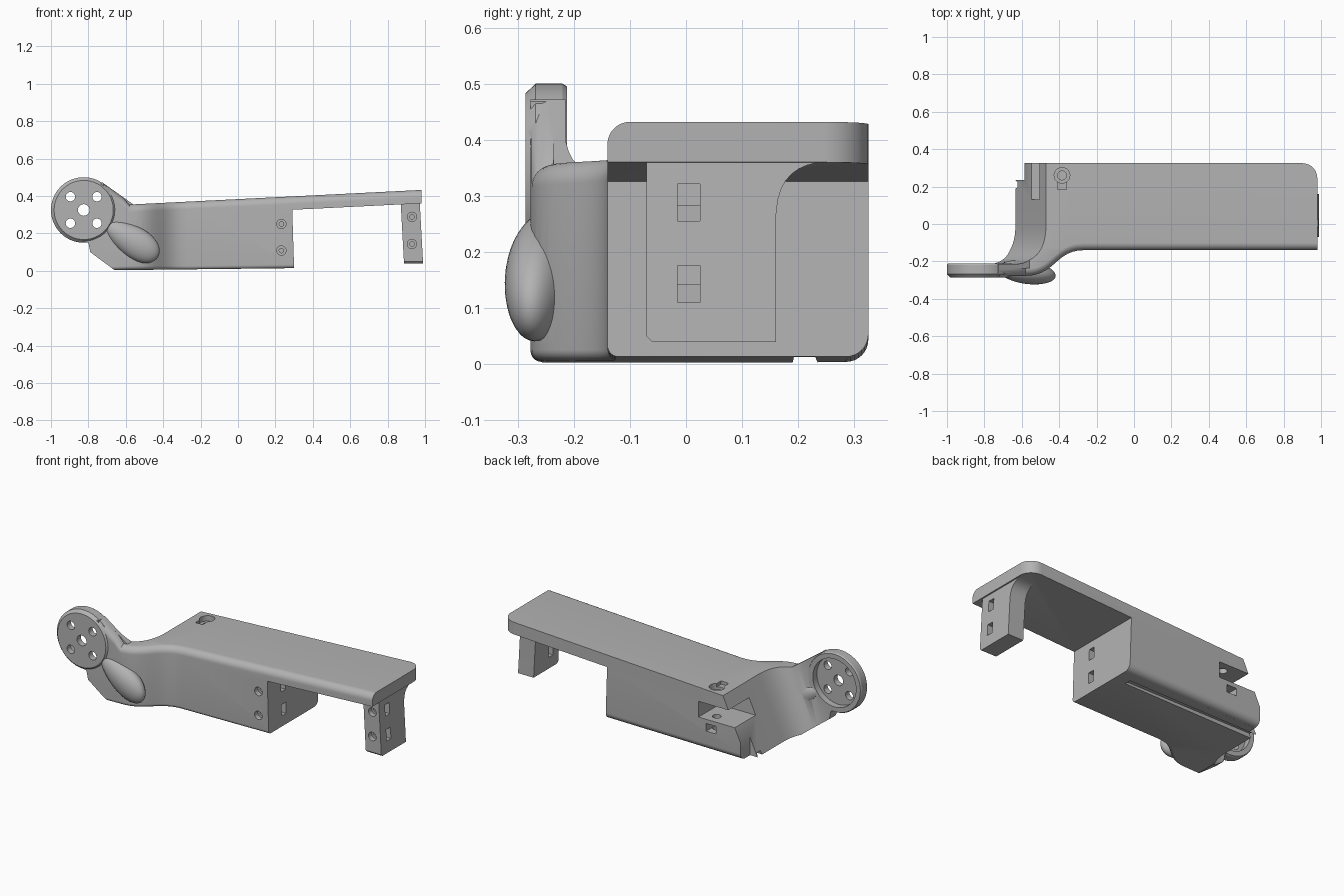
import bpy, bmesh, math
from mathutils import Vector
from mathutils.geometry import interpolate_bezier

cube = bpy.data.objects.get("Cube")
if cube:
    bpy.data.objects.remove(cube, do_unlink=True)

grey = bpy.data.materials.new("plain grey")
grey.use_nodes = True
COLOUR = (0.45, 0.45, 0.45, 1)
grey.diffuse_color = COLOUR
grey.node_tree.nodes["Principled BSDF"].inputs["Base Color"].default_value = COLOUR


def loft(name, rings):
    """Closed solid through rings that have equal point counts."""
    bm = bmesh.new()
    rows = [[bm.verts.new(p) for p in ring] for ring in rings]
    n = len(rows[0])
    for a, b in zip(rows, rows[1:]):
        for i in range(n):
            j = (i + 1) % n
            bm.faces.new((a[i], a[j], b[j], b[i]))
    bm.faces.new(rows[0][::-1])
    bm.faces.new(rows[-1])
    bmesh.ops.recalc_face_normals(bm, faces=bm.faces)
    mesh = bpy.data.meshes.new(name)
    bm.to_mesh(mesh)
    bm.free()
    mesh.materials.append(grey)
    ob = bpy.data.objects.new(name, mesh)
    bpy.context.collection.objects.link(ob)
    return ob


def box(lo, hi):
    (x0, y0, z0), (x1, y1, z1) = lo, hi
    return loft("box_cutter", [[(x0, y0, z), (x1, y0, z), (x1, y1, z), (x0, y1, z)]
                               for z in (z0, z1)])


def circle(x, z, r, y, n=48):
    return [(x + r * math.cos(2 * math.pi * i / n), y, z + r * math.sin(2 * math.pi * i / n))
            for i in range(n)]


def rod(x, z, r, y0, y1, n=24):
    return loft("rod_cutter", [circle(x, z, r, y, n) for y in (y0, y1)])


def combine(target, tool, op="DIFFERENCE"):
    mod = target.modifiers.new("cut", "BOOLEAN")
    mod.operation, mod.solver, mod.object = op, "EXACT", tool
    bpy.context.view_layer.objects.active = target
    bpy.ops.object.modifier_apply(modifier=mod.name)
    bpy.data.objects.remove(tool, do_unlink=True)


def round_edge(target, path, r, up):
    """Round a long edge; inward is to the left of the path, up is +1 or -1 outward."""
    pts = [Vector(p) for p in path]
    e = 0.03
    arc = [(r - r * math.sin(t), r - r * math.cos(t))
           for t in (math.pi / 2 * i / 8 for i in range(9))]
    section = [(r, -e)] + arc + [(-e, r), (-e, -e)]
    rings = []
    for i, p in enumerate(pts):
        t = pts[min(i + 1, len(pts) - 1)] - pts[max(i - 1, 0)]
        n = Vector((-t.y, t.x, 0)).normalized()
        rings.append([p + n * a - Vector((0, 0, up * b)) for a, b in section])
    combine(target, loft("edge_cutter", rings))


def bezier(a, b, c, d, n=14):
    return [(p.x, p.y) for p in interpolate_bezier(*[Vector((*q, 0)) for q in (a, b, c, d)], n)]


def top_z(x):
    return 0.355 + 0.05 * (x + 0.56)


# Plan outline: S-bend in front, sweeping hollow behind that leans with height
FRONT, BACK, ARM = -0.14, 0.325, -0.277
bend = bezier((-0.58, ARM), (-0.42, ARM), (-0.42, FRONT), (-0.27, FRONT))
corner = [(0.9 + 0.08 * math.cos(t), BACK - 0.08 + 0.08 * math.sin(t))
          for t in (math.pi / 2 * i / 10 for i in range(11))]


def plan(z):
    s = 0.165 * z / 0.36
    hollow = bezier((-0.635 + s, 0.0), (-0.635 + s, -0.13), (-0.68 + s, -0.215), (-0.83 + s, -0.215))
    outline = [(-0.97, ARM)] + bend + [(0.98, FRONT)] + corner + [(-0.635 + s, BACK)] + hollow
    return [(x, y, z) for x, y in outline + [(-0.97, -0.215)]]


# Side outline: sloping plate, lower block and the hub neck
HX, HZ = -0.825, 0.325
neck = [(HX + 0.165 * math.cos(math.radians(a)), HZ + 0.165 * math.sin(math.radians(a)))
        for a in range(57, 263, 15)]
side = [(-0.66, 0.003), (0.3, 0.014), (0.29, 0.326), (1.1, 0.366), (1.1, top_z(1.1)),
        (-0.56, 0.355), (-0.725, 0.472)] + neck + [(-0.80, 0.15), (-0.79, 0.1)]
body = loft("bracket_body", [plan(-0.05), plan(0.53)])
combine(body, loft("side_cutter", [[(x, y, z) for x, z in side] for y in (-0.5, 0.5)]), "INTERSECT")

# Rounded long edges
round_edge(body, [(-0.72, ARM, 0.47), (-0.62, ARM, 0.397)]
           + [(x, y, top_z(x)) for x, y in bend] + [(1.05, FRONT, top_z(1.05))], 0.04, 1)
round_edge(body, [(-0.72, ARM, 0.003)] + [(x, y, 0.006) for x, y in bend]
           + [(0.35, FRONT, 0.014)], 0.02, -1)
round_edge(body, [(0.35, BACK, 0.014), (-0.7, BACK, 0.003)], 0.04, -1)

# Hub disc with chamfered front rim
hub = loft("hub", [circle(HX, HZ, r, y, 64)
                   for r, y in ((0.158, -0.286), (0.175, -0.268), (0.175, -0.22), (0.17, -0.212))])
combine(body, hub, "UNION")

# Smooth lump on the outside of the arm
bpy.ops.mesh.primitive_uv_sphere_add(segments=40, ring_count=24)
lump = bpy.context.object
lump.name = "arm_lump"
lump.data.materials.append(grey)
for v in lump.data.vertices:
    v.co.x, v.co.y, v.co.z = v.co.x * 0.175, v.co.y * 0.062, v.co.z * (0.082 + 0.02 * v.co.x)
lump.rotation_euler = (0, math.radians(32), math.radians(-8))
lump.location = (-0.575, -0.258, 0.165)
combine(body, lump, "UNION")

# Hub recess and bolt holes
combine(body, rod(HX, HZ, 0.142, -0.25, -0.05, 48))
combine(body, rod(HX, HZ, 0.031, -0.4, -0.1))
for sx in (-1, 1):
    for sz in (-1, 1):
        combine(body, rod(HX + sx * 0.071, HZ + sz * 0.071, 0.025, -0.27 - 0.1, -0.1))

# Rear notch, nut pocket, stepped end and underside channel
combine(body, box((-0.8, 0.13, 0.19), (-0.31, 0.4, 0.283)))
combine(body, box((-0.425, 0.22, 0.12), (-0.36, 0.4, 0.165)))
combine(body, box((-0.8, 0.235, -0.1), (-0.585, 0.4, 0.2)))
channel = loft("channel_cutter", [[(x, 0.185, -0.02), (x, 0.195, 0.025), (x, 0.225, 0.025),
                                   (x, 0.245, -0.02)] for x in (-0.8, 0.22)])
combine(body, channel)

# Vertical screw hole with a small side slot
for r, z0 in ((0.042, 0.33), (0.024, 0.05)):
    ring = [(x, y + 0.645, z0) for x, z, y in
            [(p[0], p[1], p[2]) for p in circle(-0.385, -0.385, r, 0, 24)]]
    combine(body, loft("hole_cutter", [ring, [(x, y, 0.5) for x, y, _ in ring]]))
combine(body, box((-0.41, 0.185, 0.345), (-0.36, 0.23, 0.5)))

# End tab with a flared rear gusset, leaning slightly outward
flare = bezier((0.16, 0.25), (0.16, 0.33), (0.19, 0.355), (0.25, 0.362), 10)
profile = [(-0.07, 0.05), (-0.06, 0.04), (0.16, 0.04)] + flare + [(0.25, 0.385), (-0.07, 0.385)]
tab = loft("end_tab", [[(x + 0.055 * (0.36 - z), y, z) for y, z in profile] for x in (0.87, 0.972)])
combine(body, tab, "UNION")

# Nut windows and front screw holes in the tab and the block end
for x, x0, x1, front, zs in ((0.93, 0.8, 1.1, -0.07, (0.288, 0.143)),
                             (0.232, 0.2, 0.4, FRONT, (0.25, 0.108))):
    for z in zs:
        combine(body, box((x0, -0.015, z - 0.033), (x1, 0.025, z + 0.033)))
        combine(body, rod(x, z, 0.025, front - 0.05, front + 0.03))
        combine(body, rod(x, z, 0.012, front, 0.06))

# Smooth curved faces, crisp edges
bpy.ops.object.select_all(action="DESELECT")
body.select_set(True)
bpy.context.view_layer.objects.active = body
bpy.ops.object.shade_smooth_by_angle(angle=math.radians(30))
